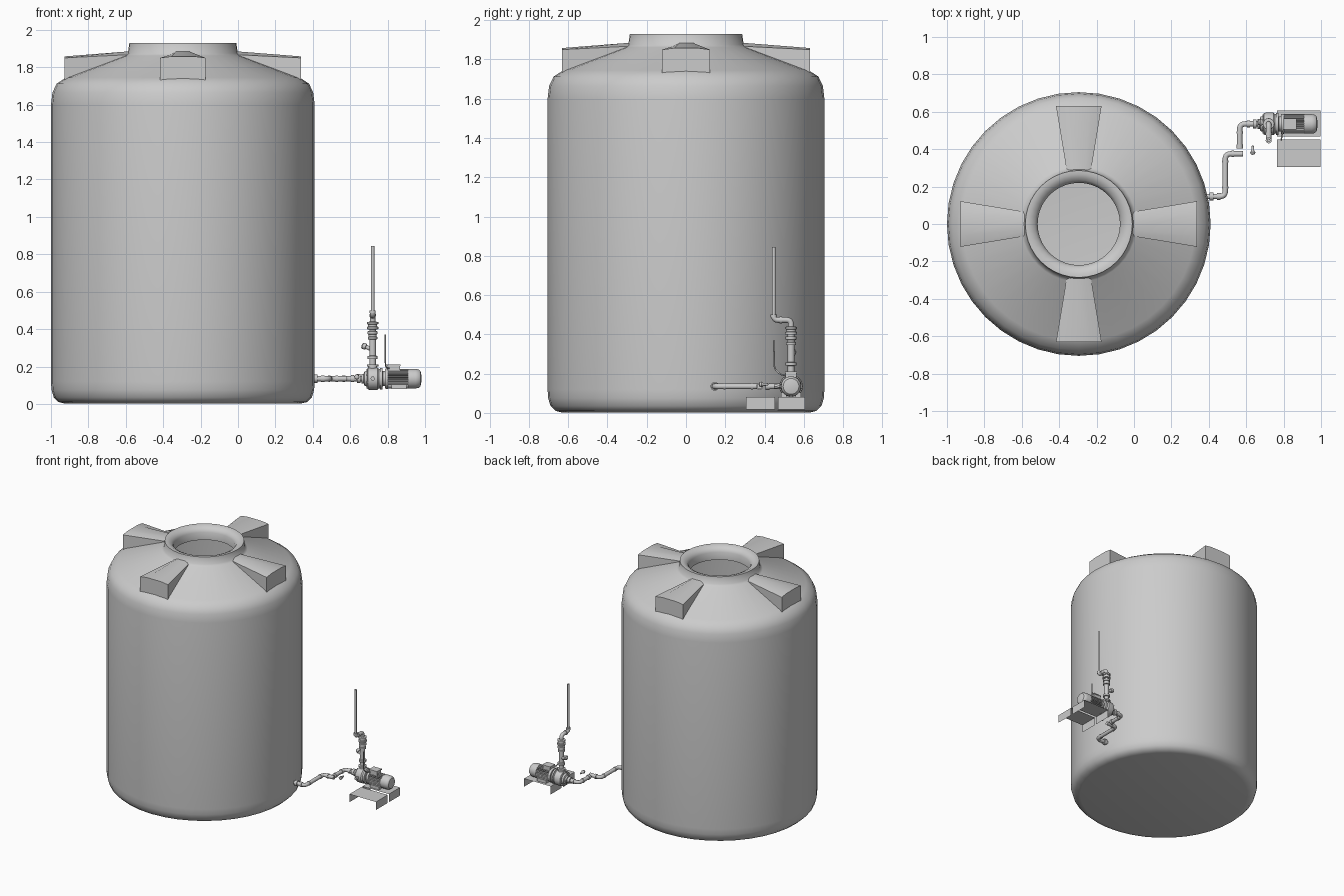
import bpy, bmesh, math
from mathutils import Vector, Matrix

if "Cube" in bpy.data.objects:
    bpy.data.objects.remove(bpy.data.objects["Cube"])


def finish(name, bm, angle=35, recalc=True):
    bmesh.ops.remove_doubles(bm, verts=bm.verts, dist=1e-5)
    if recalc:
        bmesh.ops.recalc_face_normals(bm, faces=bm.faces)
    me = bpy.data.meshes.new(name)
    bm.to_mesh(me)
    bm.free()
    ob = bpy.data.objects.new(name, me)
    bpy.context.collection.objects.link(ob)
    bpy.ops.object.select_all(action='DESELECT')
    ob.select_set(True)
    bpy.context.view_layer.objects.active = ob
    bpy.ops.object.shade_smooth_by_angle(angle=math.radians(angle))
    return ob


def lathe(name, profile, origin=(0, 0, 0), axis=(0, 0, 1), n=24, angle=35):
    """Revolve (radius, distance along axis) points around an axis."""
    bm = bmesh.new()
    rot = Vector((0, 0, 1)).rotation_difference(Vector(axis)).to_matrix()
    rings = []
    for r, t in profile:
        rings.append([bm.verts.new(Vector(origin) + rot @ Vector(
            (r * math.cos(2 * math.pi * i / n), r * math.sin(2 * math.pi * i / n), t)))
            for i in range(n)])
    for a, b in zip(rings, rings[1:]):
        for i in range(n):
            j = (i + 1) % n
            bm.faces.new((a[i], a[j], b[j], b[i]))
    return finish(name, bm, angle)


def cyl(name, p0, p1, r, n=20):
    d = Vector(p1) - Vector(p0)
    return lathe(name, [(0, 0), (r, 0), (r, d.length), (0, d.length)], p0, d.normalized(), n)


def box(name, lo, hi):
    bm = bmesh.new()
    size = Vector(hi) - Vector(lo)
    mid = (Vector(hi) + Vector(lo)) / 2
    bmesh.ops.create_cube(bm, size=1, matrix=Matrix.Translation(mid) @ Matrix.Diagonal((*size, 1)))
    return finish(name, bm)


def pipe(name, pts, r, bend=0.03):
    """Round pipe through points with rounded corners."""
    pts = [Vector(p) for p in pts]
    path = [pts[0]]
    for a, b, c in zip(pts, pts[1:], pts[2:]):
        s, e = b + (a - b).normalized() * bend, b + (c - b).normalized() * bend
        for k in range(7):
            t = k / 6
            path.append(s * (1 - t) ** 2 + b * 2 * t * (1 - t) + e * t ** 2)
    path.append(pts[-1])
    cu = bpy.data.curves.new(name, 'CURVE')
    cu.dimensions = '3D'
    cu.bevel_depth = r
    cu.bevel_resolution = 4
    cu.use_fill_caps = True
    sp = cu.splines.new('POLY')
    sp.points.add(len(path) - 1)
    for p, v in zip(sp.points, path):
        p.co = (*v, 1)
    ob = bpy.data.objects.new(name, cu)
    bpy.context.collection.objects.link(ob)
    bpy.ops.object.select_all(action='DESELECT')
    ob.select_set(True)
    bpy.context.view_layer.objects.active = ob
    bpy.ops.object.convert(target='MESH')
    bpy.ops.object.shade_smooth_by_angle(angle=math.radians(40))
    return ob


# Tank shell: open neck with an inner lip
CX = -0.295
lathe("tank_shell", [(0, 0.002), (0.63, 0.002), (0.665, 0.01), (0.69, 0.035), (0.702, 0.075),
                     (0.705, 0.12), (0.705, 1.6), (0.697, 1.665), (0.675, 1.712), (0.625, 1.745),
                     (0.31, 1.862), (0.294, 1.875), (0.286, 1.93), (0.265, 1.93), (0.235, 1.915),
                     (0.22, 1.89), (0.22, 1.83)], (CX, 0, 0), n=40, angle=50)

# Four wedge lugs on the roof, arched on top
for k in range(4):
    bm = bmesh.new()
    rot = Matrix.Translation((CX, 0, 0)) @ Matrix.Rotation(k * math.pi / 2, 4, 'Z')
    rings = []
    for r, w, zb, ze, zt in ((0.275, 0.063, 1.83, 1.868, 1.886), (0.632, 0.122, 1.732, 1.85, 1.858)):
        sec = [(-w, zb), (-w, ze), (-w * 0.5, zt), (w * 0.5, zt), (w, ze), (w, zb)]
        rings.append([bm.verts.new(rot @ Vector((r, y, z))) for y, z in sec])
    for i in range(6):
        j = (i + 1) % 6
        bm.faces.new((rings[0][i], rings[0][j], rings[1][j], rings[1][i]))
    for ring in rings:
        bm.faces.new(ring)
    finish("roof_lug_%d" % k, bm, 25)

# Suction pipe from tank to pump, in two runs with couplings
Z, PY = 0.135, 0.535
pipe("suction_pipe_lower", [(0.39, 0.147, Z), (0.488, 0.147, Z), (0.488, 0.375, Z), (0.582, 0.375, Z)], 0.0145)
pipe("suction_pipe_upper", [(0.565, 0.405, Z), (0.565, PY, Z), (0.68, PY, Z)], 0.0145)
for i, (a, b, r) in enumerate([((0.405, 0.147, Z), (0.425, 0.147, Z), 0.022),
                               ((0.445, 0.147, Z), (0.462, 0.147, Z), 0.018),
                               ((0.488, 0.19, Z), (0.488, 0.20, Z), 0.017),
                               ((0.488, 0.33, Z), (0.488, 0.34, Z), 0.017),
                               ((0.52, 0.375, Z), (0.535, 0.375, Z), 0.018),
                               ((0.565, 0.405, Z), (0.565, 0.425, Z), 0.018),
                               ((0.565, 0.485, Z), (0.565, 0.495, Z), 0.018),
                               ((0.605, PY, Z), (0.62, PY, Z), 0.019),
                               ((0.635, PY, Z), (0.655, PY, Z), 0.024)]):
    cyl("pipe_coupling_%d" % i, a, b, r)
# Small loose valve handle beside the pipe
lathe("valve_handle", [(0, 0), (0.012, 0.004), (0.014, 0.014), (0.008, 0.022), (0.006, 0.048), (0, 0.05)],
      (0.635, 0.37, 0.145), (0, 1, 0), 12)

# Pump casing, lathed along x
X = (1, 0, 0)
lathe("pump_casing", [(0, 0), (0.026, 0), (0.026, 0.012), (0.038, 0.016), (0.042, 0.03), (0.057, 0.034),
                      (0.06, 0.044), (0.06, 0.085), (0.052, 0.094), (0.052, 0.1), (0.058, 0.1),
                      (0.058, 0.112), (0.04, 0.114), (0.04, 0.13), (0, 0.13)], (0.66, PY, Z), X, 28)
for i in range(8):
    a = math.pi * (i + 0.5) / 4
    y, z = PY + 0.05 * math.cos(a), Z + 0.05 * math.sin(a)
    cyl("casing_bolt_%d" % i, (0.686, y, z), (0.70, y, z), 0.006, 6)
cyl("drain_plug_neck", (0.72, 0.49, Z), (0.72, 0.465, Z), 0.008, 12)
cyl("drain_plug", (0.72, 0.466, Z), (0.72, 0.447, Z), 0.012, 6)

# Motor: finned body, smooth fan cowl, end bell
lathe("motor_end_bell", [(0, 0), (0.052, 0), (0.054, 0.006), (0.054, 0.018), (0, 0.018)], (0.785, PY, Z), X, 28)
bm = bmesh.new()
ends = []
N = 112
for x in (0.80, 0.915):
    ring = []
    for i in range(N):
        r = 0.052 if i % 4 < 2 else 0.043
        a = 2 * math.pi * i / N
        ring.append(bm.verts.new((x, PY + r * math.cos(a), Z + r * math.sin(a))))
    bm.faces.new(ring)
    ends.append(ring)
for i in range(N):
    j = (i + 1) % N
    bm.faces.new((ends[0][i], ends[0][j], ends[1][j], ends[1][i]))
finish("motor_finned_body", bm, 20)
lathe("motor_fan_cowl", [(0, 0), (0.052, 0), (0.052, 0.04), (0.049, 0.056), (0.04, 0.066), (0.02, 0.07),
                         (0, 0.07)], (0.91, PY, Z), X, 28)
box("terminal_box", (0.80, 0.508, 0.17), (0.865, 0.562, 0.202))
box("terminal_box_lid", (0.797, 0.505, 0.202), (0.868, 0.565, 0.21))
for i, s in enumerate((-1, 1)):
    box("motor_foot_%d" % i, (0.82, PY + s * 0.036 - 0.014, 0.08), (0.90, PY + s * 0.036 + 0.014, 0.104))
# Power cable
pipe("power_cable", [(0.81, 0.515, 0.19), (0.79, 0.48, 0.195), (0.788, 0.45, 0.225), (0.788, 0.447, 0.37)], 0.004, 0.02)

# Folded sheet stands, open on the long sides
for i, (y0, y1) in enumerate(((0.305, 0.452), (0.468, 0.606))):
    bm = bmesh.new()
    sec = [(0.765, 0.016), (0.765, 0.08), (0.998, 0.08), (0.998, 0.016)]
    rows = [[bm.verts.new((x, y, z)) for x, z in sec] for y in (y0, y1)]
    for j in range(3):
        bm.faces.new((rows[0][j], rows[0][j + 1], rows[1][j + 1], rows[1][j]))
    finish("sheet_stand_%d" % i, bm)

# Vertical discharge riser with flanges, check valve and elbow
RX = 0.72
lathe("discharge_riser", [(0, 0.18), (0.024, 0.18), (0.024, 0.2), (0.03, 0.2), (0.03, 0.21), (0.017, 0.212),
                          (0.017, 0.24), (0.027, 0.241), (0.027, 0.256), (0.018, 0.258), (0.018, 0.345),
                          (0.026, 0.346), (0.026, 0.358), (0.021, 0.36), (0.021, 0.372), (0.027, 0.373),
                          (0.027, 0.388), (0.018, 0.39), (0.018, 0.398), (0.031, 0.4), (0.031, 0.412),
                          (0.024, 0.414), (0.024, 0.425), (0.03, 0.427), (0.03, 0.438), (0.016, 0.44),
                          (0, 0.44)], (RX, PY, 0), n=24)
pipe("discharge_elbow", [(RX, PY, 0.43), (RX, PY, 0.473), (RX, 0.447, 0.473), (RX, 0.447, 0.50)], 0.0145, 0.024)
cyl("elbow_collar", (RX, 0.475, 0.473), (RX, 0.488, 0.473), 0.018)
cyl("outlet_collar", (RX, 0.447, 0.485), (RX, 0.447, 0.50), 0.016)
cyl("outlet_pipe", (RX, 0.447, 0.49), (RX, 0.447, 0.845), 0.009, 16)

# Side branch with a plug on the riser
d = Vector((-0.06, 0.012, 0.025)).normalized()
lathe("side_branch", [(0, 0), (0.011, 0), (0.011, 0.038), (0.017, 0.04), (0.017, 0.056), (0.012, 0.062), (0, 0.062)],
      (RX, PY, 0.29), d, 16)
